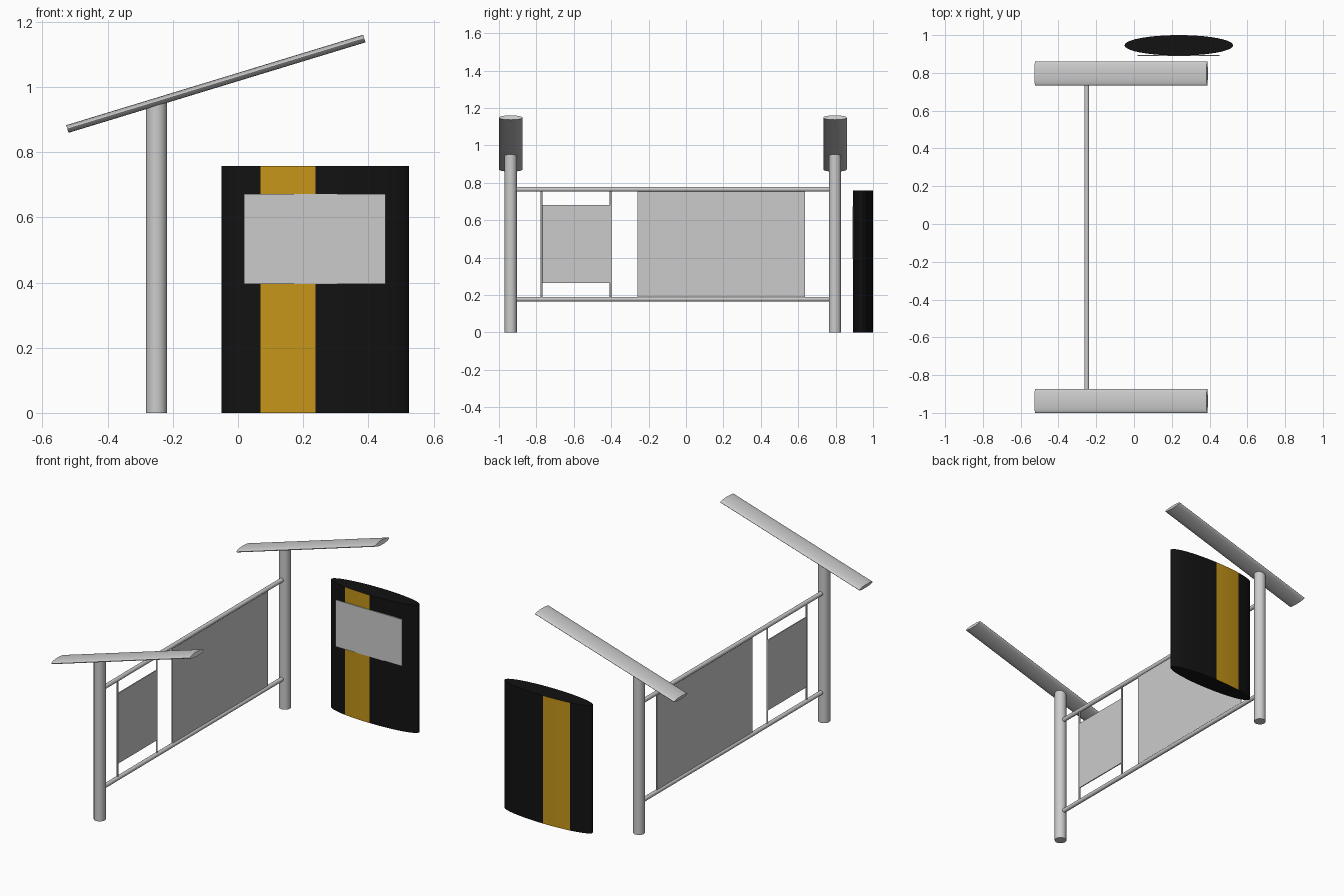
import bpy, math
from mathutils import Vector

if "Cube" in bpy.data.objects:
    bpy.data.objects.remove(bpy.data.objects["Cube"])

POST_X = -0.25
POST_YS = {"front": -0.937, "rear": 0.797}


def smooth(ob):
    bpy.ops.object.select_all(action='DESELECT')
    ob.select_set(True)
    bpy.context.view_layer.objects.active = ob
    bpy.ops.object.shade_smooth_by_angle(angle=math.radians(35))


def rod(name, a, b, r, sides=32):
    """Cylinder running from point a to point b."""
    a, b = Vector(a), Vector(b)
    bpy.ops.mesh.primitive_cylinder_add(vertices=sides, radius=r, depth=(b - a).length,
                                        location=(a + b) / 2)
    ob = bpy.context.object
    ob.name = name
    ob.rotation_euler = (b - a).to_track_quat('Z', 'Y').to_euler()
    smooth(ob)
    return ob


def box(name, lo, hi):
    lo, hi = Vector(lo), Vector(hi)
    bpy.ops.mesh.primitive_cube_add(size=1, location=(lo + hi) / 2)
    ob = bpy.context.object
    ob.name = name
    ob.scale = hi - lo
    return ob


def elliptic_prism(name, half_w, half_t, length, sides=40):
    """Upright prism with an elliptical section, its base at z = 0."""
    ring = [(half_w * math.cos(2 * math.pi * i / sides), half_t * math.sin(2 * math.pi * i / sides))
            for i in range(sides)]
    verts = [(x, y, z) for z in (0, length) for x, y in ring]
    faces = [(i, (i + 1) % sides, sides + (i + 1) % sides, sides + i) for i in range(sides)]
    faces += [tuple(reversed(range(sides))), tuple(range(sides, 2 * sides))]
    mesh = bpy.data.meshes.new(name)
    mesh.from_pydata(verts, [], faces)
    ob = bpy.data.objects.new(name, mesh)
    bpy.context.collection.objects.link(ob)
    smooth(ob)
    return ob


def material(name, color):
    mat = bpy.data.materials.new(name)
    mat.diffuse_color = (*color, 1)
    mat.use_nodes = True
    mat.node_tree.nodes["Principled BSDF"].inputs["Base Color"].default_value = mat.diffuse_color
    return mat


# Posts with tilted elliptical roof arms
low, high = Vector((-0.5235, 0, 0.871)), Vector((0.3875, 0, 1.1485))
tilt = math.atan2(high.x - low.x, high.z - low.z)
for side, y in POST_YS.items():
    rod(f"{side}_post", (POST_X, y, 0), (POST_X, y, 0.953), 0.0325)
    arm = elliptic_prism(f"{side}_roof_arm", 0.0122, 0.063, (high - low).length)
    arm.location = (low.x, y, low.z)
    arm.rotation_euler = (0, tilt, 0)

# Horizontal rails between the posts
for label, z in (("lower", 0.178), ("upper", 0.765)):
    rod(f"{label}_rail", (POST_X, POST_YS["front"], z), (POST_X, POST_YS["rear"], z), 0.0125, 24)

# Thin uprights holding the small panel
for label, y in (("front", -0.772), ("rear", -0.403)):
    rod(f"{label}_panel_upright", (POST_X, y, 0.178), (POST_X, y, 0.765), 0.005, 16)

# Infill panels
box("small_panel", (POST_X - 0.003, -0.772, 0.264), (POST_X + 0.003, -0.403, 0.68))
box("large_panel", (POST_X - 0.003, -0.26, 0.18), (POST_X + 0.003, 0.635, 0.76))

# Elliptical sign pillar with a coloured stripe on front and back
pillar = elliptic_prism("sign_pillar", 0.2875, 0.054, 0.758)
pillar.location = (0.2375, 0.946, 0)
pillar.data.materials.append(material("black", (0.006, 0.006, 0.006)))
pillar.data.materials.append(material("ochre", (0.56, 0.30, 0.01)))
for i in list(range(10, 14)) + list(range(26, 30)):
    pillar.data.polygons[i].material_index = 1

# Notice board on the pillar front
box("notice_board", (0.018, 0.889, 0.395), (0.453, 0.895, 0.672))
